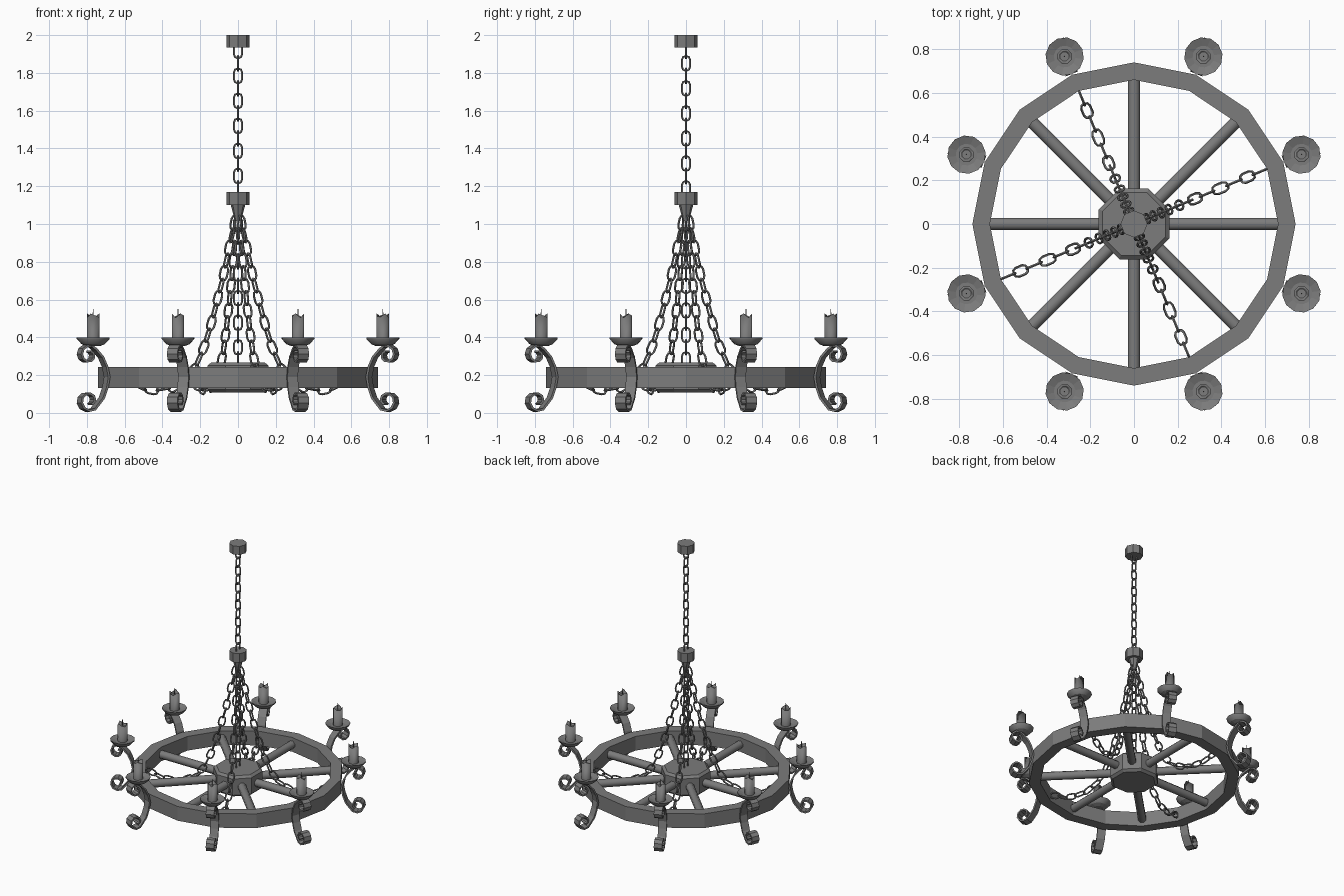
import bpy, bmesh, math
from mathutils import Vector, Matrix

if "Cube" in bpy.data.objects:
    bpy.data.objects.remove(bpy.data.objects["Cube"])

iron = bpy.data.materials.new("dark grey iron")
iron.use_nodes = True
grey = (0.2, 0.2, 0.2, 1)
iron.diffuse_color = grey
iron.node_tree.nodes["Principled BSDF"].inputs["Base Color"].default_value = grey


def finish(name, bm, matrix=Matrix()):
    bmesh.ops.recalc_face_normals(bm, faces=bm.faces)
    mesh = bpy.data.meshes.new(name)
    bm.to_mesh(mesh)
    bm.free()
    mesh.materials.append(iron)
    obj = bpy.data.objects.new(name, mesh)
    bpy.context.collection.objects.link(obj)
    obj.matrix_world = matrix
    return obj


def lathe(name, profile, sides, matrix=Matrix(), turn=0.0, closed=False, smooth=False):
    """Revolve (radius, height) points; open profiles get end caps."""
    bm = bmesh.new()
    rings = []
    for r, z in profile:
        angles = [turn + math.tau * i / sides for i in range(sides)]
        rings.append([bm.verts.new((r * math.cos(a), r * math.sin(a), z)) for a in angles])
    pairs = list(zip(rings, rings[1:]))
    if closed:
        pairs.append((rings[-1], rings[0]))
    else:
        bm.faces.new(rings[0])
        bm.faces.new(rings[-1])
    for low, high in pairs:
        for i in range(sides):
            j = (i + 1) % sides
            bm.faces.new((low[i], low[j], high[j], high[i]))
    obj = finish(name, bm, matrix)
    if smooth:
        for p in obj.data.polygons:
            p.use_smooth = abs(p.normal.z) < 0.9
    return obj


def add_link(bm, matrix, length=0.09, width=0.054, wire=0.006, arc=4):
    """One oval link, long along local z, lying in the local xz plane."""
    bend = width / 2 - wire
    straight = length / 2 - wire - bend
    rings = []
    for end in (1, -1):
        for i in range(arc + 1):
            a = math.pi * i / arc + (0 if end > 0 else math.pi)
            out = Vector((math.cos(a), 0, math.sin(a)))
            centre = out * bend + Vector((0, 0, end * straight))
            ring = []
            for k in range(5):
                b = math.tau * k / 5
                p = centre + wire * (out * math.cos(b) + Vector((0, math.sin(b), 0)))
                ring.append(bm.verts.new(matrix @ p))
            rings.append(ring)
    for n, ring in enumerate(rings):
        following = rings[(n + 1) % len(rings)]
        for k in range(5):
            m = (k + 1) % 5
            bm.faces.new((ring[k], ring[m], following[m], following[k]))


def chain(name, path, pitch, angle=0.0, first=0):
    """Thread alternating links along (radius, height) points."""
    pts = [Vector((r, 0, z)) for r, z in path]
    total = sum((b - a).length for a, b in zip(pts, pts[1:]))
    count = round(total / pitch)
    step = total / count
    bm = bmesh.new()
    for n in range(count):
        left = (n + 0.5) * step
        for a, b in zip(pts, pts[1:]):
            size = (b - a).length
            if left <= size:
                break
            left -= size
        d = (b - a).normalized()
        side = Vector((0, 1, 0))
        across = side.cross(d)
        frame = Matrix((across, side, d)).transposed().to_4x4()
        roll = Matrix.Rotation(math.pi / 2 * ((n + first) % 2), 4, 'Z')
        add_link(bm, Matrix.Translation(a + d * left) @ frame @ roll)
    return finish(name, bm, Matrix.Rotation(angle, 4, 'Z'))


def scroll(cx, cz, radius, start, turn):
    """Points of a tightening spiral."""
    steps = 11
    return [(cx + radius * (1 - 0.62 * (i / steps) ** 1.5) * math.cos(start + turn * i / steps),
             cz + radius * (1 - 0.62 * (i / steps) ** 1.5) * math.sin(start + turn * i / steps))
            for i in range(steps + 1)]


# Wheel: rim, hub and spokes
lathe("wheel_rim", [(0.74, 0.132), (0.74, 0.242), (0.66, 0.242), (0.66, 0.132)], 16, closed=True)
lathe("hub", [(0.155, 0.108), (0.175, 0.125), (0.175, 0.25), (0.155, 0.266)], 8, turn=math.pi / 8)
for i in range(8):
    place = Matrix.Rotation(math.tau * i / 8, 4, 'Z') @ Matrix.Translation((0, 0, 0.187)) \
        @ Matrix.Rotation(math.pi / 2, 4, 'Y')
    lathe(f"spoke_{i + 1}", [(0.03, 0.13), (0.03, 0.68)], 8, place, math.pi / 8, smooth=True)

# Ceiling cap and chain collar
lathe("ceiling_cap", [(0.062, 1.935), (0.062, 2.0)], 8)
lathe("chain_collar", [(0.016, 1.015), (0.038, 1.1), (0.062, 1.1), (0.062, 1.17)], 8)

# Chains
chain("upper_chain", [(0, 1.95), (0, 1.155)], 0.066)
chain("centre_chain", [(0, 1.03), (0, 0.25)], 0.066)
swag = [(0.012, 1.04), (0.045, 0.9), (0.09, 0.7), (0.145, 0.5), (0.19, 0.36), (0.245, 0.24),
        (0.3, 0.175), (0.37, 0.135), (0.47, 0.118), (0.56, 0.135), (0.655, 0.18)]
for i in range(4):
    chain(f"swag_chain_{i + 1}", swag, 0.07, math.pi / 8 + math.tau * i / 4)

# Candle arms around the rim
arm_path = scroll(0.863, 0.308, 0.05, math.radians(150), math.radians(-400))[::-1]
arm_path += [(0.785, 0.295), (0.762, 0.245), (0.75, 0.19), (0.76, 0.135), (0.78, 0.08)]
arm_path += scroll(0.86, 0.064, 0.055, math.radians(200), math.radians(400))

for i in range(8):
    turned = Matrix.Rotation(math.pi / 8 + math.tau * i / 8, 4, 'Z')
    bm = bmesh.new()
    rows = [[bm.verts.new((r, y, z)) for y in (-0.03, 0.03)] for r, z in arm_path]
    for a, b in zip(rows, rows[1:]):
        bm.faces.new((a[0], a[1], b[1], b[0]))
    arm = finish(f"scroll_arm_{i + 1}", bm, turned)
    solid = arm.modifiers.new("thickness", 'SOLIDIFY')
    solid.thickness = 0.012
    solid.offset = 0

    # Drip pan, candle with melted top, wick
    seat = turned @ Matrix.Translation((0.83, 0, 0))
    lathe(f"drip_pan_{i + 1}", [(0.035, 0.353), (0.062, 0.364), (0.088, 0.392), (0.088, 0.398),
                                (0.05, 0.385)], 12, seat, smooth=True)
    candle = lathe(f"candle_{i + 1}", [(0.035, 0.37), (0.035, 0.515), (0.022, 0.497)], 8, seat,
                   smooth=True)
    for n, v in enumerate(candle.data.vertices):
        if 8 <= v.index < 16:
            v.co.z += 0.012 * math.sin(n * 2.2)
    lathe(f"wick_{i + 1}", [(0.003, 0.49), (0.002, 0.55)], 5, seat)
